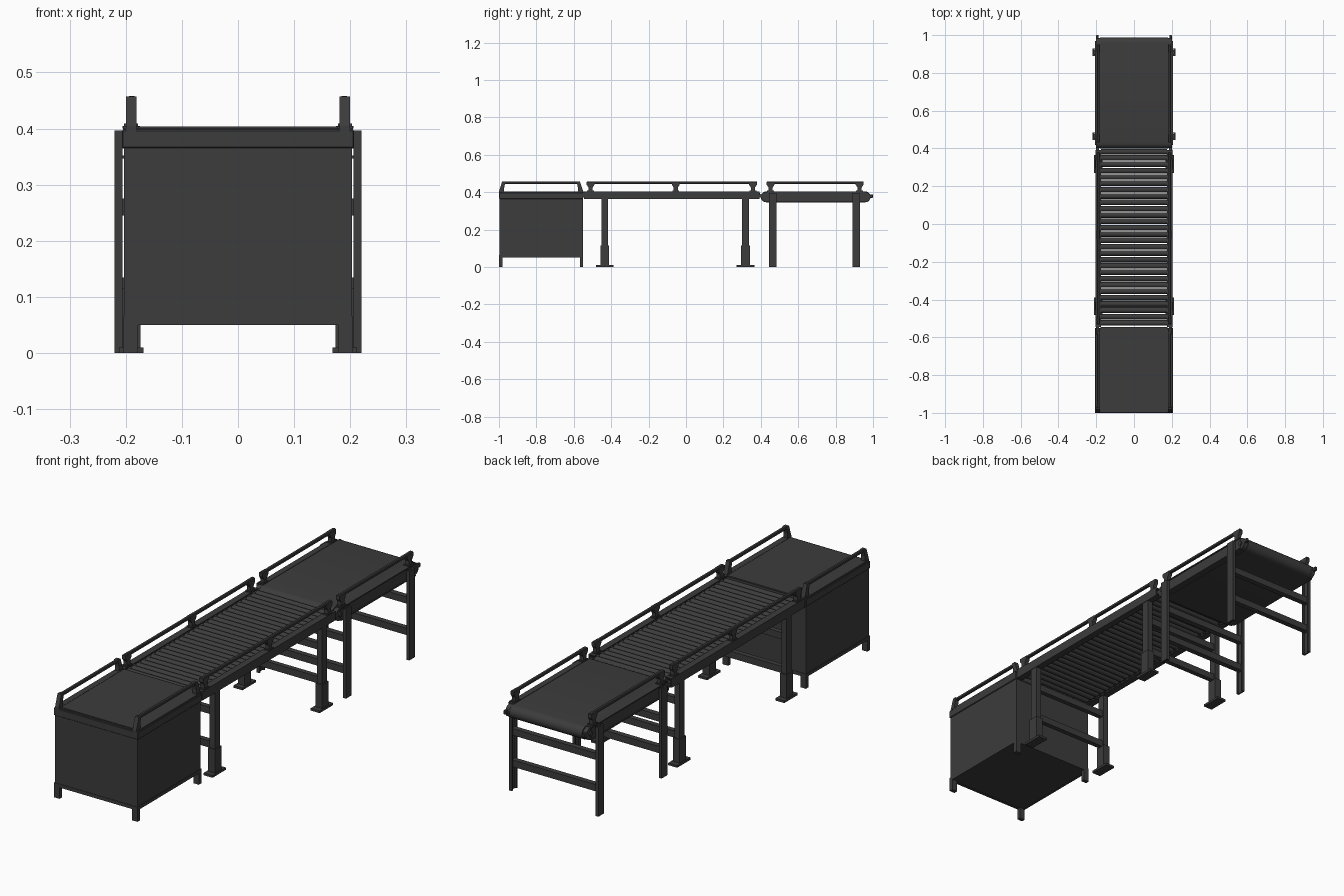
import bpy, bmesh, math

if "Cube" in bpy.data.objects:
    bpy.data.objects.remove(bpy.data.objects["Cube"])


def finish(name, bm, mirror=False, bevel=0.0, smooth=False):
    bmesh.ops.recalc_face_normals(bm, faces=bm.faces)
    me = bpy.data.meshes.new(name)
    bm.to_mesh(me)
    bm.free()
    ob = bpy.data.objects.new(name, me)
    bpy.context.collection.objects.link(ob)
    if mirror:
        ob.modifiers.new("mirror", "MIRROR").use_mirror_merge = False
    if bevel:
        b = ob.modifiers.new("bevel", "BEVEL")
        b.width, b.segments = bevel, 1
    if smooth:
        bpy.ops.object.select_all(action="DESELECT")
        ob.select_set(True)
        bpy.context.view_layer.objects.active = ob
        bpy.ops.object.shade_smooth_by_angle(angle=math.radians(35))
    return ob


def prism(bm, pts, axis, a, b):
    """Extrude a 2D outline along x (outline in y,z), y (x,z) or z (x,y)."""
    place = {"x": lambda p, t: (t, p[0], p[1]),
             "y": lambda p, t: (p[0], t, p[1]),
             "z": lambda p, t: (p[0], p[1], t)}[axis]
    lo = [bm.verts.new(place(p, a)) for p in pts]
    hi = [bm.verts.new(place(p, b)) for p in pts]
    bm.faces.new(lo)
    bm.faces.new(hi)
    n = len(pts)
    for i in range(n):
        j = (i + 1) % n
        bm.faces.new((lo[i], lo[j], hi[j], hi[i]))


def box(bm, x0, x1, y0, y1, z0, z1):
    prism(bm, [(x0, y0), (x1, y0), (x1, y1), (x0, y1)], "z", z0, z1)


def boxes(name, items, mirror=False, bevel=0.0):
    bm = bmesh.new()
    for it in items:
        box(bm, *it)
    return finish(name, bm, mirror, bevel)


def stadium(y0, y1, zc, r, n=10):
    pts = []
    for yc, start in ((y1 - r, -90), (y0 + r, 90)):
        for i in range(n + 1):
            a = math.radians(start + 180 * i / n)
            pts.append((yc + r * math.cos(a), zc + r * math.sin(a)))
    return pts


def circle(y, z, r, n=16):
    return [(y + r * math.cos(2 * math.pi * i / n),
             z + r * math.sin(2 * math.pi * i / n)) for i in range(n)]


def guard_rail(name, y0, y1, posts):
    # long hand rail with flared support posts
    boxes(name + "_guard_rail", [(0.182, 0.197, y0, y1, 0.444, 0.458)], True, 0.003)
    bm = bmesh.new()
    for y in posts:
        prism(bm, [(y - .011, .40), (y + .011, .40), (y + .011, .425), (y + .021, .44),
                   (y + .021, .455), (y - .021, .455), (y - .021, .44), (y - .011, .425)],
              "x", 0.181, 0.199)
        box(bm, 0.178, 0.203, y - .018, y + .018, 0.402, 0.409)
    finish(name + "_guard_posts", bm, True)


# --- Cabinet section ---
boxes("cabinet_body", [(-.203, .203, -.998, -.552, .052, .40)])
boxes("cabinet_base_frame", [(-.205, .205, -1, -.988, .05, .065),
                             (-.205, .205, -.562, -.55, .05, .065)])
boxes("cabinet_side_sills", [(.195, .205, -.988, -.562, .05, .065)], True)
boxes("cabinet_top_band", [(-.207, .207, -1, -.55, .365, .398)], bevel=.002)
boxes("cabinet_top_plate", [(-.178, .178, -.99, -.545, .398, .404)])
boxes("cabinet_top_edges", [(.178, .205, -.985, -.555, .398, .405)], True)
boxes("cabinet_feet", [(.178, .205, y, y + .018, 0, .052) for y in (-1, -.568)], True)
boxes("cabinet_guard_rail", [(.182, .197, -.975, -.572, .444, .458)], True, .003)
bm = bmesh.new()
for end, s in ((-1.0, 1), (-.55, -1)):
    prism(bm, [(end, .39), (end + s * .028, .39), (end + s * .028, .425), (end + s * .035, .457),
               (end + s * .017, .457), (end, .405)], "x", .181, .2)
finish("cabinet_guard_posts", bm, True)

# --- Roller section ---
bm = bmesh.new()
prism(bm, [(.205, .365), (.205, .405), (.175, .405), (.175, .401), (.2, .401),
           (.2, .369), (.175, .369), (.175, .365)], "y", -.545, .393)
finish("roller_side_channels", bm, True)
bm = bmesh.new()
axles = bmesh.new()
count = 28
for i in range(count):
    y = -.524 + i * .0336
    prism(bm, circle(y, .386, .0145), "x", -.174, .174)
    prism(axles, circle(y, .386, .005, 6), "x", -.201, .201)
finish("rollers", bm, smooth=True)
finish("roller_axles", axles)
boxes("roller_section_connectors", [(.185, .2, -.56, -.54, .372, .398),
                                    (.185, .2, .385, .415, .372, .388)], True)
leg_y = (-.435, .318)
boxes("roller_legs", [(.178, .203, y - .018, y + .018, .09, .367) for y in leg_y], True)
boxes("roller_leg_sleeves", [(.174, .207, y - .023, y + .023, .01, .115) for y in leg_y], True)
boxes("roller_foot_plates", [(.168, .212, y - .047, y + .047, 0, .01) for y in leg_y], True)
boxes("roller_leg_cross_bars", [(-.18, .18, y - .011, y + .011, z - .015, z + .015)
                                for y in leg_y for z in (.125, .275)])
guard_rail("roller", -.53, .38, (-.51, -.055, .358))

# --- Belt section ---
bm = bmesh.new()
prism(bm, stadium(.4, .987, .375, .029), "x", -.179, .179)
finish("belt", bm, smooth=True)
bm = bmesh.new()
prism(bm, stadium(.402, .985, .375, .027), "x", .181, .2)
finish("belt_end_plates", bm, True, smooth=True)
bm = bmesh.new()
prism(bm, [(.18, .347), (.206, .347), (.206, .352), (.202, .352), (.202, .4),
           (.206, .4), (.206, .405), (.18, .405)], "y", .432, .956)
finish("belt_side_channels", bm, True)
boxes("belt_tensioners", [(.188, .2, .955, 1, .37, .388)], True, .002)
bm = bmesh.new()
for y in (.429, .958):
    prism(bm, circle(y, .375, .01, 12), "x", -.206, .206)
finish("belt_drum_shafts", bm, smooth=True)
belt_leg_y = (.465, .91)
boxes("belt_legs", [it for y in belt_leg_y for it in (
    (.213, .22, y - .02, y + .02, 0, .397),
    (.206, .215, y - .02, y - .013, 0, .397),
    (.206, .215, y + .013, y + .02, 0, .397))], True)
boxes("belt_leg_cross_bars", [(-.214, .214, y - .012, y + .012, z - .015, z + .015)
                              for y in belt_leg_y for z in (.12, .26)])
guard_rail("belt", .432, .95, (.452, .928))

# --- Dark painted finish on every part ---
dark = bpy.data.materials.new("dark_grey")
dark.diffuse_color = (.045, .045, .045, 1)
dark.use_nodes = True
dark.node_tree.nodes["Principled BSDF"].inputs["Base Color"].default_value = dark.diffuse_color
for ob in bpy.context.collection.objects:
    ob.data.materials.append(dark)
